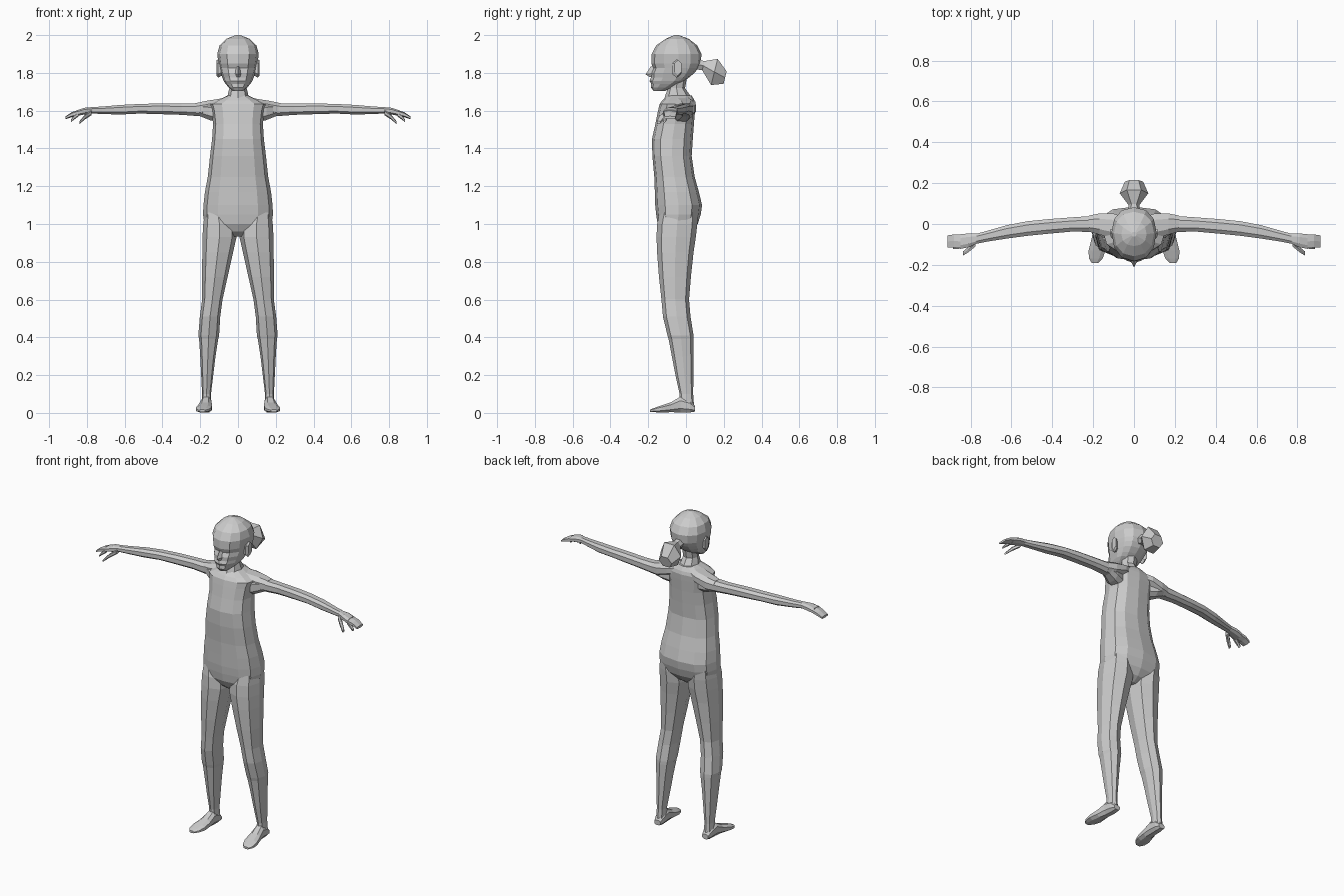
import bpy, bmesh, math
from mathutils import Vector

skin = bpy.data.materials.new("light grey")
skin.diffuse_color = (0.6, 0.6, 0.6, 1)


def signed_pow(v, p):
    return math.copysign(abs(v) ** p, v)


def loft(name, rings, mirror=False):
    """Skin a list of equal-length point rings, capping both ends."""
    bm = bmesh.new()
    loops = [[bm.verts.new(p) for p in r] for r in rings]
    n = len(loops[0])
    for a, b in zip(loops, loops[1:]):
        for i in range(n):
            j = (i + 1) % n
            bm.faces.new((a[i], a[j], b[j], b[i]))
    bm.faces.new(loops[0])
    bm.faces.new(loops[-1])
    bmesh.ops.recalc_face_normals(bm, faces=bm.faces)
    me = bpy.data.meshes.new(name)
    bm.to_mesh(me)
    bm.free()
    me.materials.append(skin)
    ob = bpy.data.objects.new(name, me)
    bpy.context.collection.objects.link(ob)
    if mirror:
        m = ob.modifiers.new("mirror", 'MIRROR')
        m.use_mirror_merge = False
    return ob


def flat_ring(z, x, hw, yf, yb, yc=None, n=12, p=0.85):
    """Horizontal section with separate front and back depth."""
    yc = (yf + yb) / 2 if yc is None else yc
    pts = []
    for i in range(n):
        a = 2 * math.pi * i / n
        s = signed_pow(math.sin(a), p)
        pts.append((x + hw * signed_pow(math.cos(a), p),
                    yc + s * ((yb - yc) if s > 0 else (yc - yf)), z))
    return pts


def tube(name, path, n=8, p=0.8, mirror=False, axis='X'):
    """Limb along an axis: (centre x, y, z, horizontal radius, vertical radius)."""
    rings = []
    for x, y, z, h, v in path:
        r = []
        for i in range(n):
            a = 2 * math.pi * (i + 0.5) / n
            c, s = h * signed_pow(math.cos(a), p), v * signed_pow(math.sin(a), p)
            r.append((x, y + c, z + s) if axis == 'X' else (x + c, y, z + s))
        rings.append(r)
    return loft(name, rings, mirror)


# Torso: z, half width, front, back
torso = [(0.935, .03, -.10, .0), (0.96, .10, -.13, .035), (1.0, .178, -.15, .062),
         (1.05, .185, -.158, .078), (1.10, .183, -.163, .085), (1.17, .175, -.165, .068),
         (1.25, .16, -.168, .046), (1.36, .148, -.178, .03), (1.45, .137, -.18, .036),
         (1.53, .132, -.162, .042), (1.60, .14, -.148, .048), (1.635, .15, -.14, .05),
         (1.655, .11, -.125, .045), (1.68, .055, -.10, .03)]
loft("torso", [flat_ring(z, 0, w, f, b, p=.8) for z, w, f, b in torso])

# Shoulder slopes running from neck to upper arm
tube("shoulder", [(.03, -.03, 1.645, .06, .035), (.10, -.01, 1.63, .065, .035),
                  (.17, 0, 1.612, .055, .042), (.22, .002, 1.607, .042, .036)], mirror=True)

# Neck
neck = [(1.64, .075, -.12, .035), (1.68, .055, -.11, .022), (1.72, .046, -.095, -.005),
        (1.80, .05, -.10, .01)]
loft("neck", [flat_ring(z, 0, w, f, b, n=8, p=1) for z, w, f, b in neck])

# Head: z, half width, front, back, widest depth
head = [(1.705, .028, -.172, -.11, -.14), (1.722, .048, -.185, -.075, -.11),
        (1.742, .066, -.184, -.04, -.08), (1.757, .076, -.193, -.01, -.06),
        (1.775, .083, -.186, .015, -.05), (1.80, .092, -.186, .045, -.045),
        (1.825, .098, -.174, .065, -.04), (1.85, .103, -.184, .078, -.04),
        (1.90, .110, -.182, .082, -.04), (1.945, .098, -.158, .06, -.045),
        (1.98, .062, -.108, .015, -.05), (2.0, .012, -.062, -.038, -.05)]
loft("head", [flat_ring(z, 0, w, f, b, c, p=.9) for z, w, f, b, c in head])

# Nose wedge
loft("nose", [[(-.008, -.17, 1.835), (0, -.186, 1.835), (.008, -.17, 1.835)],
              [(-.018, -.175, 1.797), (0, -.214, 1.792), (.018, -.175, 1.797)],
              [(-.014, -.175, 1.777), (0, -.192, 1.777), (.014, -.175, 1.777)]])

# Ears
tube("ear", [(.085, -.055, 1.822, .016, .035), (.105, -.05, 1.822, .026, .048),
             (.115, -.042, 1.828, .021, .04)], n=6, mirror=True)

# Tied hair: narrow at the band, wide in the middle, blunt at the end
hair = []
for y, z, h, v in [(.06, 1.845, .03, .03), (.092, 1.838, .026, .028),
                   (.15, 1.805, .07, .08), (.207, 1.775, .045, .038)]:
    hair.append([(h * math.cos(k * math.pi / 3), y + .25 * v * math.sin(k * math.pi / 3),
                  z + v * math.sin(k * math.pi / 3)) for k in range(6)])
loft("hair_bun", hair)

# Arms with palms
tube("arm", [(.10, -.03, 1.585, .055, .05), (.15, -.015, 1.595, .055, .048),
             (.20, 0, 1.605, .042, .037), (.30, -.002, 1.608, .037, .032),
             (.42, -.012, 1.61, .038, .03), (.52, -.022, 1.61, .038, .027),
             (.62, -.038, 1.605, .035, .027), (.72, -.06, 1.602, .028, .021),
             (.77, -.072, 1.602, .026, .018), (.81, -.08, 1.598, .036, .019),
             (.85, -.086, 1.588, .038, .016)], mirror=True)

# Fingers and thumb
tube("fingers", [(.84, -.086, 1.59, .038, .015), (.88, -.083, 1.579, .036, .013),
                 (.912, -.085, 1.563, .033, .008)], n=6, mirror=True)
tube("bent_finger", [(.845, -.108, 1.582, .013, .013), (.87, -.112, 1.562, .012, .011),
                     (.885, -.114, 1.545, .009, .007)], n=6, mirror=True)
tube("thumb", [(.775, -.095, 1.59, .016, .014), (.81, -.125, 1.567, .015, .013),
               (.838, -.145, 1.538, .011, .008)], n=6, mirror=True)

# Legs: z, inner x, outer x, front, back
leg = [(1.06, .04, .175, -.14, .06), (1.0, .012, .184, -.153, .06),
       (0.93, .008, .188, -.156, .052), (0.85, .026, .189, -.153, .04),
       (0.72, .055, .19, -.143, .026), (0.60, .082, .19, -.13, .016),
       (0.51, .094, .202, -.122, .024), (0.41, .1, .21, -.098, .04),
       (0.39, .105, .206, -.092, .041), (0.30, .119, .20, -.075, .04),
       (0.20, .131, .195, -.056, .039), (0.10, .143, .19, -.034, .038),
       (0.03, .14, .194, -.035, .043)]
loft("leg", [flat_ring(z, (a + b) / 2, (b - a) / 2, f, k, n=8, p=.85)
             for z, a, b, f, k in leg], mirror=True)

# Feet: wedge sloping from ankle to toes
tube("foot", [(.167, .048, .022, .022, .016), (.167, .02, .035, .03, .035),
              (.169, -.03, .044, .031, .044), (.174, -.08, .03, .038, .028),
              (.181, -.13, .021, .044, .02), (.187, -.168, .015, .036, .012),
              (.19, -.19, .011, .018, .007)], mirror=True, axis='Y')
